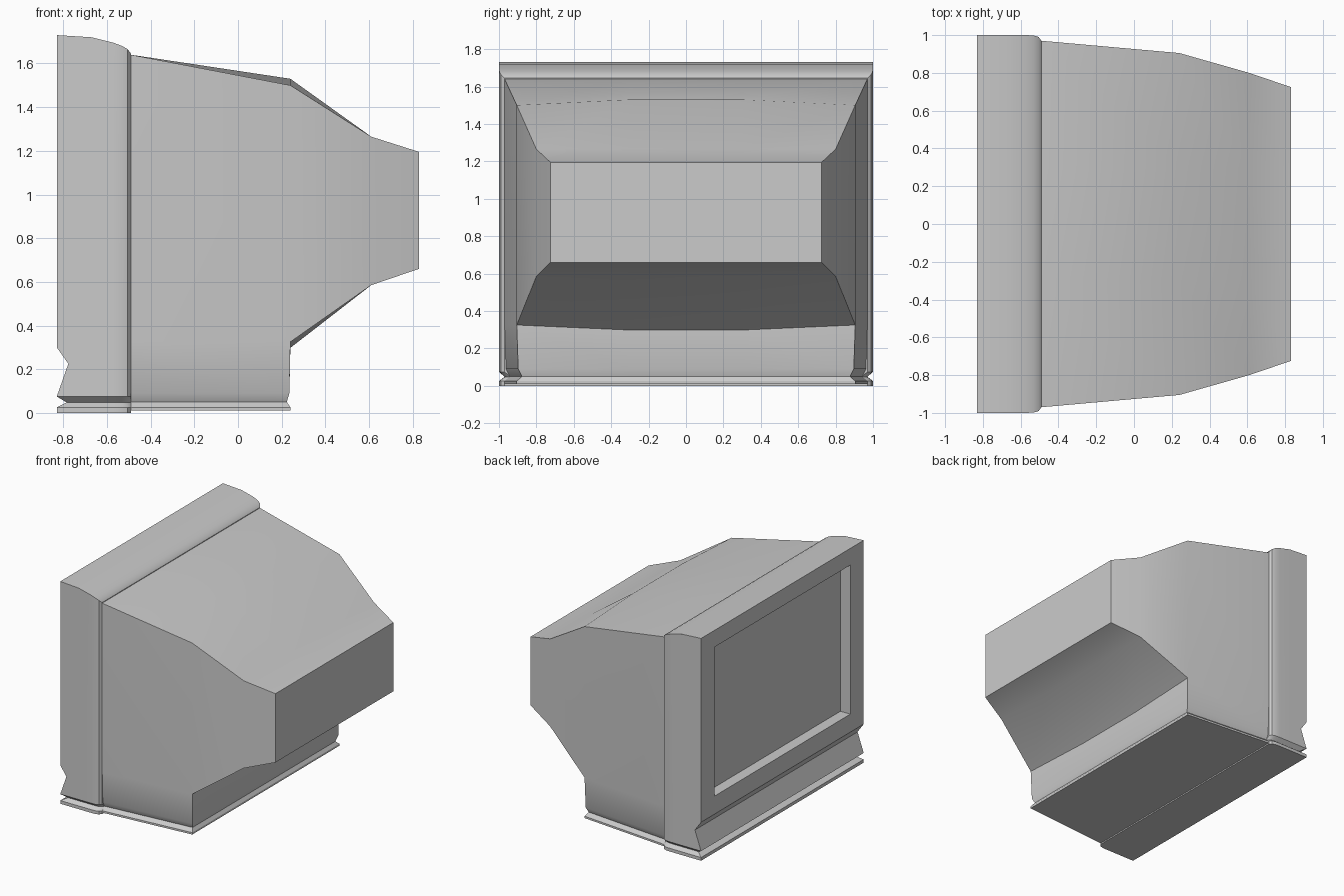
import bpy, bmesh, math

cube = bpy.data.objects.get("Cube")
if cube:
    bpy.data.objects.remove(cube, do_unlink=True)

# One grey plastic for the whole set
grey = bpy.data.materials.new("grey plastic")
colour = (0.6, 0.6, 0.6, 1.0)
grey.use_nodes = True
grey.diffuse_color = colour
grey.node_tree.nodes["Principled BSDF"].inputs["Base Color"].default_value = colour


def add_ring(bm, points):
    return [bm.verts.new(p) for p in points]


def bridge(bm, a, b, skip=()):
    """Join two closed rings with quads, leaving out the listed sides."""
    n = len(a)
    for i in range(n):
        if i not in skip:
            j = (i + 1) % n
            bm.faces.new((a[i], a[j], b[j], b[i]))


def finish(bm, name, angle):
    bmesh.ops.remove_doubles(bm, verts=bm.verts, dist=0.0005)
    bmesh.ops.recalc_face_normals(bm, faces=bm.faces)
    mesh = bpy.data.meshes.new(name)
    bm.to_mesh(mesh)
    bm.free()
    mesh.materials.append(grey)
    obj = bpy.data.objects.new(name, mesh)
    bpy.context.collection.objects.link(obj)
    bpy.ops.object.select_all(action='DESELECT')
    obj.select_set(True)
    bpy.context.view_layer.objects.active = obj
    bpy.ops.object.shade_smooth_by_angle(angle=math.radians(angle))


# Screen surround: depth profile as (x, half width, roof height)
FRONT = -0.83
JOIN = -0.49
profile = [(FRONT, 1.0, 1.73), (-0.67, 1.0, 1.72), (-0.57, 1.0, 1.695),
           (-0.53, 0.998, 1.68), (-0.505, 0.99, 1.665), (JOIN, 0.97, 1.645)]
# Levels as (z, front x, side inset): foot groove, then front dent
levels = [(0, FRONT, 0), (0.025, FRONT, 0), (0.048, -0.785, 0.03),
          (0.075, FRONT, 0), (0.225, -0.777, 0), (0.30, FRONT, 0), (None, FRONT, 0)]


def surround_ring(z, front, inset):
    half = [(front if i == 0 else x, w - inset, top if z is None else z)
            for i, (x, w, top) in enumerate(profile)]
    return half + [(x, -y, h) for x, y, h in reversed(half)]


bm = bmesh.new()
rings = [add_ring(bm, surround_ring(*level)) for level in levels]
last = len(rings[0]) - 1
for k in range(len(rings) - 1):
    # The upper front side stays open for the screen
    bridge(bm, rings[k], rings[k + 1], skip=(last,) if k == len(rings) - 2 else ())
bm.faces.new(rings[0])
roof = rings[-1]
for i in range(len(profile) - 1):
    bm.faces.new((roof[i], roof[i + 1], roof[last - i - 1], roof[last - i]))


# Recessed screen inside the front frame
def rectangle(x, half, low, high):
    return add_ring(bm, [(x, -half, low), (x, half, low), (x, half, high), (x, -half, high)])


frame = rectangle(FRONT, 1.0, 0.30, 1.73)
opening = rectangle(FRONT, 0.835, 0.44, 1.60)
screen = rectangle(FRONT + 0.085, 0.835, 0.44, 1.60)
bridge(bm, frame, opening)
bridge(bm, opening, screen)
bm.faces.new(screen)
finish(bm, "screen_surround", 30)

# Rear housing: stations as (x, half width, side bottom, mid bottom, side top, mid top)
MID = 0.3
BACK = 0.24
stations = [(JOIN, 0.97, 0.325, 0.325, 1.64, 1.64),
            (BACK, 0.905, 0.325, 0.298, 1.50, 1.53),
            (0.61, 0.80, 0.585, 0.585, 1.265, 1.265),
            (0.83, 0.725, 0.66, 0.66, 1.195, 1.195)]
bm = bmesh.new()
rings = []
for x, w, b, bm_z, t, tm_z in stations:
    rings.append(add_ring(bm, [(x, -w, b), (x, -MID, bm_z), (x, MID, bm_z), (x, w, b),
                               (x, w, t), (x, MID, tm_z), (x, -MID, tm_z), (x, -w, t)]))
bridge(bm, rings[0], rings[1], skip=(0, 1, 2))
bridge(bm, rings[1], rings[2])
bridge(bm, rings[2], rings[3])
bm.faces.new(rings[3])

# Plinth under the housing, with the groove running round it
rings = []
for z, inset in ((0.01, 0), (0.025, 0), (0.05, 0.028), (0.09, 0.008), (None, 0)):
    edge = 0.325 if z is None else z
    middle = 0.298 if z is None else z
    x = BACK - inset * 0.6
    half = [(JOIN, 0.97 - inset, edge), (x, 0.905 - inset, edge), (x, MID, middle)]
    rings.append(add_ring(bm, half + [(px, -y, h) for px, y, h in reversed(half)]))
for a, b in zip(rings, rings[1:]):
    bridge(bm, a, b, skip=(5,))
bm.faces.new(rings[0])
finish(bm, "rear_housing", 30)
